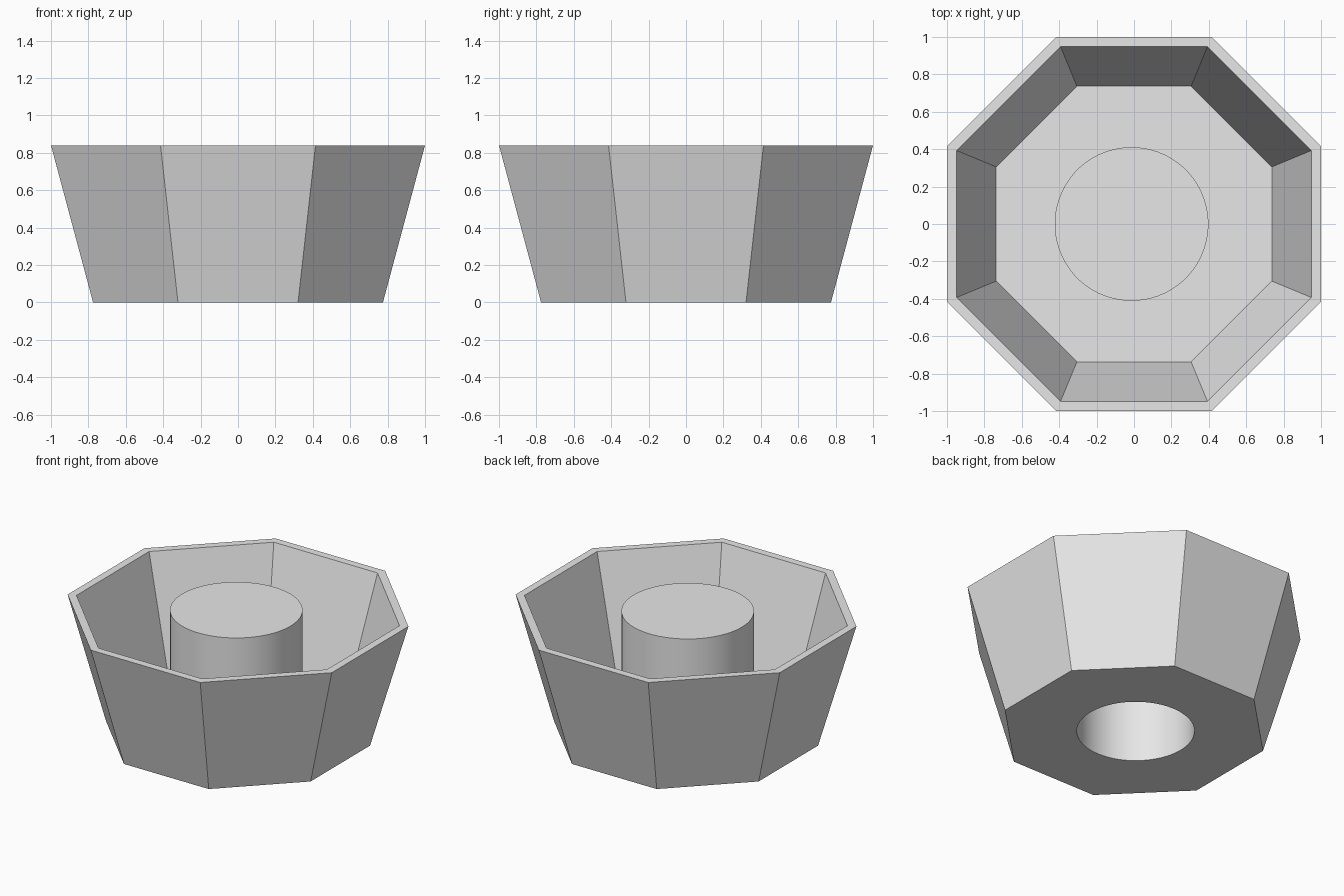
import bpy
import bmesh
from math import cos, sin, pi

if "Cube" in bpy.data.objects:
    bpy.data.objects.remove(bpy.data.objects["Cube"])

HEIGHT, FLOOR = 0.84, 0.05
TUBE_X = -0.013

grey = bpy.data.materials.new("plain grey")
grey.use_nodes = True
colour = (0.8, 0.8, 0.8, 1)
grey.diffuse_color = colour
grey.node_tree.nodes["Principled BSDF"].inputs["Base Color"].default_value = colour

bm = bmesh.new()


def ring(sides, radius, z, x=0.0):
    """Closed loop of vertices with flat sides facing the axes."""
    angles = [(i + 0.5) * 2 * pi / sides for i in range(sides)]
    verts = [bm.verts.new((x + radius * cos(a), radius * sin(a), z)) for a in angles]
    return [bm.edges.new((verts[i - 1], verts[i])) for i in range(sides)]


def octagon(apothem, z):
    return ring(8, apothem / cos(pi / 8), z)


def bridge(*loops):
    for a, b in zip(loops, loops[1:]):
        bmesh.ops.bridge_loops(bm, edges=a + b)


# Flared octagonal wall: outside, rim, inside
wall = [octagon(0.775, 0), octagon(1.0, HEIGHT),
        octagon(0.948, HEIGHT), octagon(0.737, FLOOR)]
bridge(*wall)

# Round central tube: bore, rim, outside down to the floor
tube = [ring(64, 0.365, 0, TUBE_X), ring(64, 0.365, HEIGHT, TUBE_X),
        ring(64, 0.411, HEIGHT, TUBE_X), ring(64, 0.411, FLOOR, TUBE_X)]
bridge(*tube)

# Underside and inner floor, each with the round opening
for outer, inner in ((wall[0], tube[0]), (wall[-1], tube[-1])):
    bmesh.ops.triangle_fill(bm, edges=outer + inner, use_beauty=True)

bmesh.ops.recalc_face_normals(bm, faces=bm.faces[:])
mesh = bpy.data.meshes.new("octagonal_pot")
bm.to_mesh(mesh)
bm.free()
mesh.materials.append(grey)

pot = bpy.data.objects.new("octagonal_pot", mesh)
bpy.context.collection.objects.link(pot)
bpy.ops.object.select_all(action="DESELECT")
pot.select_set(True)
bpy.context.view_layer.objects.active = pot
bpy.ops.object.shade_smooth_by_angle(angle=pi / 6)
